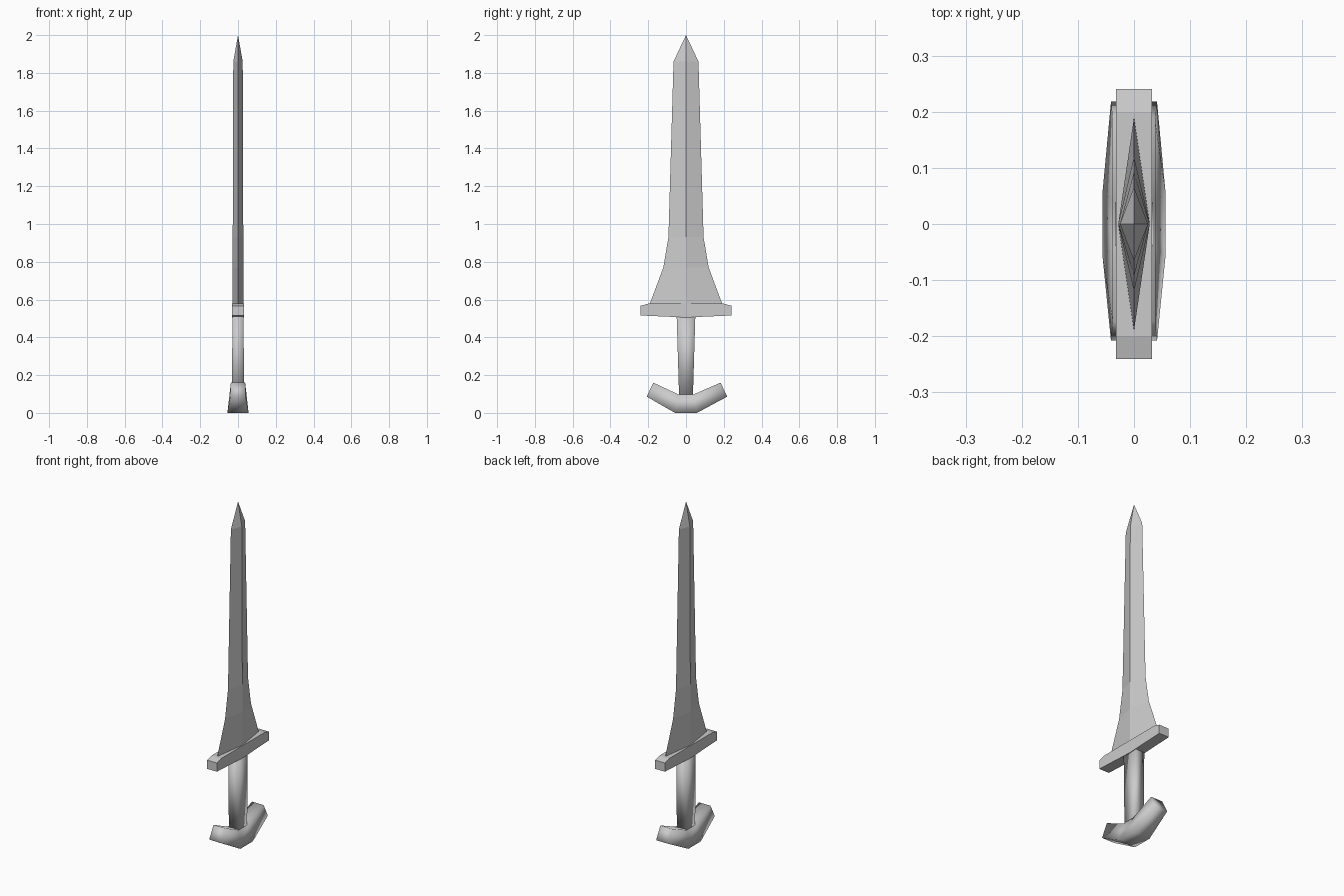
import bpy, bmesh

if "Cube" in bpy.data.objects:
    bpy.data.objects.remove(bpy.data.objects["Cube"])


def loft(name, rings, smooth=None):
    """Skin a list of equal-length vertex rings and cap both ends."""
    bm = bmesh.new()
    rows = [[bm.verts.new(p) for p in ring] for ring in rings]
    for a, b in zip(rows, rows[1:]):
        n = len(a)
        for i in range(n):
            j = (i + 1) % n
            bm.faces.new((a[i], a[j], b[j], b[i]))
    bm.faces.new(rows[0])
    bm.faces.new(rows[-1])
    bmesh.ops.remove_doubles(bm, verts=bm.verts, dist=1e-5)
    bmesh.ops.dissolve_degenerate(bm, edges=bm.edges, dist=1e-5)
    bmesh.ops.recalc_face_normals(bm, faces=bm.faces)
    me = bpy.data.meshes.new(name)
    bm.to_mesh(me)
    bm.free()
    if smooth:
        me.shade_smooth()
    ob = bpy.data.objects.new(name, me)
    bpy.context.collection.objects.link(ob)
    return ob


def rect(x, y, z):
    return [(-x, -y, z), (x, -y, z), (x, y, z), (-x, y, z)]


def slab(y_top, z_top, x_top, y_bot, z_bot, x_bot):
    """Cross-section of a bar that runs along y."""
    return [(-x_bot, y_bot, z_bot), (x_bot, y_bot, z_bot),
            (x_top, y_top, z_top), (-x_top, y_top, z_top)]


# Blade: diamond sections (half thickness, half width, height) up to a point
blade = [(0.028, 0.19, 0.565), (0.028, 0.19, 0.582), (0.028, 0.12, 0.77),
         (0.028, 0.093, 0.93), (0.025, 0.066, 1.86)]
rings = [[(-t, 0, z), (0, -w, z), (t, 0, z), (0, w, z)] for t, w, z in blade]
loft("blade", rings + [[(0, 0, 2.0)] * 4])

# Crossguard: bar thinning slightly toward its ends
guard = [(-0.241, 0.567, 0.516), (-0.2, 0.578, 0.514), (0, 0.578, 0.505),
         (0.2, 0.578, 0.514), (0.241, 0.567, 0.516)]
loft("crossguard", [slab(y, zt, 0.032, y, zb, 0.032) for y, zt, zb in guard])

# Grip: tapered rectangular handle, softly shaded
loft("grip", [rect(0.034, 0.036, 0.07), rect(0.028, 0.05, 0.53)], True)

# Pommel: upturned crescent, widest underneath in the middle
pommel = [(-0.173, 0.16, 0.038, -0.208, 0.086, 0.041),
          (-0.04, 0.098, 0.038, -0.058, 0.0, 0.056),
          (0.04, 0.098, 0.038, 0.058, 0.0, 0.056),
          (0.183, 0.16, 0.038, 0.218, 0.086, 0.041)]
loft("pommel", [slab(*s) for s in pommel], True)
